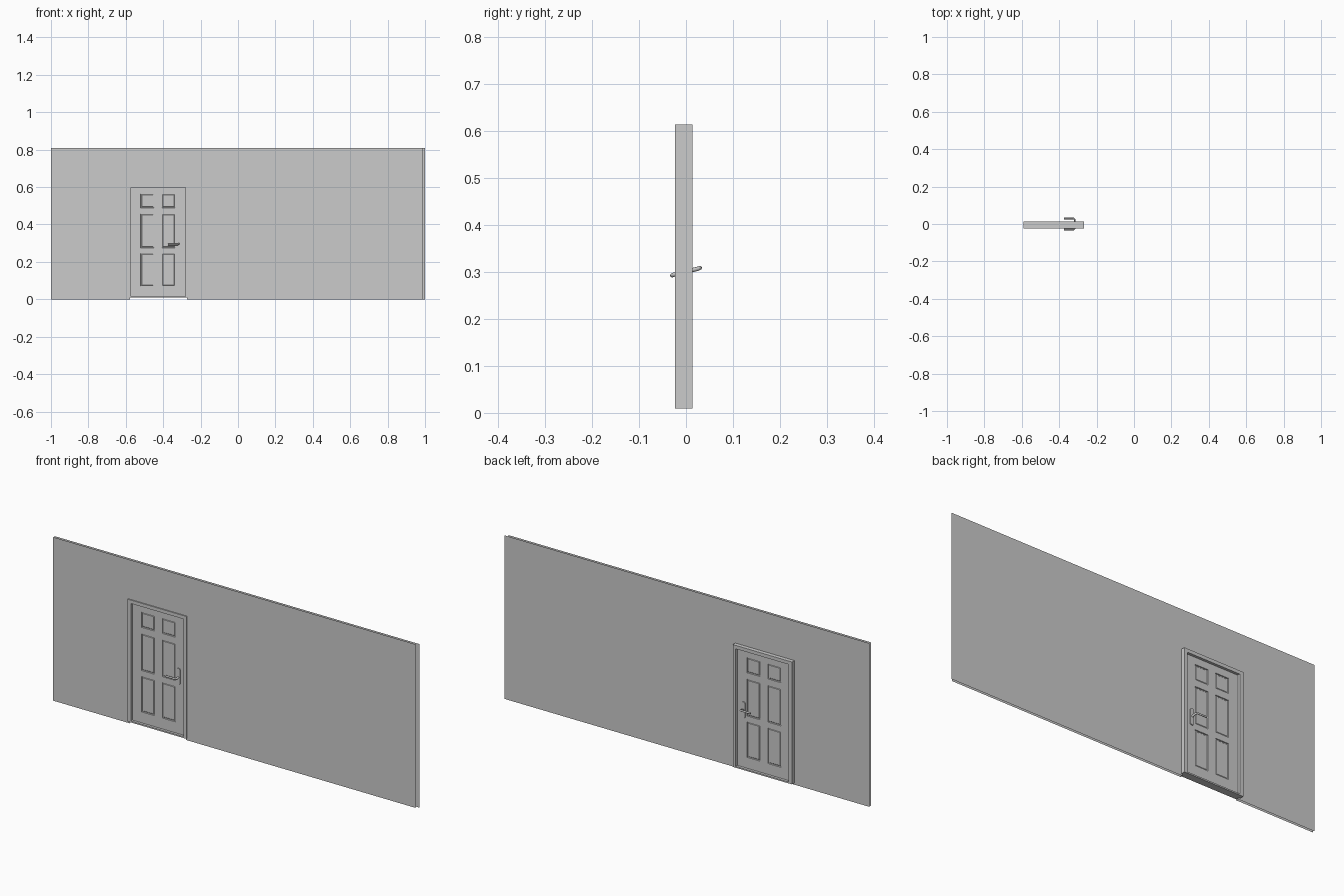
import bpy, bmesh
from mathutils import Vector

if "Cube" in bpy.data.objects:
    bpy.data.objects.remove(bpy.data.objects["Cube"])

MID = -0.005            # centre plane of frame and door


def make(name, verts, faces):
    me = bpy.data.meshes.new(name)
    me.from_pydata(verts, [], faces)
    ob = bpy.data.objects.new(name, me)
    bpy.context.collection.objects.link(ob)
    return ob


# Wall skins: two open sheets with a doorway notch
def wall_skin(name, y, x_end, facing_front):
    pts = [(-1, 0), (-0.578, 0), (-0.578, 0.606), (-0.273, 0.606),
           (-0.273, 0), (x_end, 0), (x_end, 0.81), (-1, 0.81)]
    order = list(range(8))
    if not facing_front:
        order.reverse()
    make(name, [(x, y, z) for x, z in pts], [order])


wall_skin("wall_front", -0.018, 0.986, True)
wall_skin("wall_back", -0.006, 1.0, False)


# Door frame: rectangular ring with sill
def rect(x0, x1, z0, z1, y):
    return [(x0, y, z0), (x1, y, z0), (x1, y, z1), (x0, y, z1)]


outer, inner = (-0.59, -0.266, 0.009, 0.615), (-0.571, -0.282, 0.016, 0.598)
verts = []
for y in (-0.0235, 0.0138):
    verts += rect(*outer, y) + rect(*inner, y)
faces = []
for i in range(4):
    j = (i + 1) % 4
    faces += [(i, j, j + 4, i + 4), (i + 8, i + 12, j + 12, j + 8),
              (i, i + 8, j + 8, j), (i + 4, j + 4, j + 12, i + 12)]
make("door_frame", verts, faces)

# Door leaf: grid sheet with six moulded panels, mirrored to the back
xs = [-0.573, -0.520, -0.449, -0.407, -0.336, -0.280]
zs = [0.014, 0.070, 0.246, 0.275, 0.457, 0.489, 0.564, 0.600]
bm = bmesh.new()
grid = [[bm.verts.new((x, -0.006, z)) for x in xs] for z in zs]
panels = []
for r in range(len(zs) - 1):
    for c in range(len(xs) - 1):
        f = bm.faces.new((grid[r][c], grid[r][c + 1],
                          grid[r + 1][c + 1], grid[r + 1][c]))
        if r % 2 == 1 and c % 2 == 1:
            panels.append(f)
bm.normal_update()
for thick, depth in ((0.002, -0.004), (0.004, 0), (0.003, 0.002)):
    bmesh.ops.inset_individual(bm, faces=panels, thickness=thick, depth=depth)
me = bpy.data.meshes.new("door")
bm.to_mesh(me)
bm.free()
door = bpy.data.objects.new("door", me)
bpy.context.collection.objects.link(door)
door.location.y = MID
mir = door.modifiers.new("both_sides", 'MIRROR')
mir.use_axis = (False, True, False)


# Rounded tube along a path
def tube(name, pts, radius):
    cu = bpy.data.curves.new(name, 'CURVE')
    cu.dimensions = '3D'
    cu.bevel_depth = radius
    cu.bevel_resolution = 3
    cu.use_fill_caps = True
    sp = cu.splines.new('POLY')
    sp.points.add(len(pts) - 1)
    for p, co in zip(sp.points, pts):
        p.co = (*co, 1)
    ob = bpy.data.objects.new(name, cu)
    bpy.context.collection.objects.link(ob)


# Lever handle: both levers and slanted spindle as one bent rod
R = 0.0045
tube("lever_handle", [(-0.375, -0.034 + R, 0.293), (-0.323, -0.034 + R, 0.293),
                      (-0.317, -0.025, 0.295), (-0.317, 0.025, 0.307),
                      (-0.323, 0.034 - R, 0.309), (-0.375, 0.034 - R, 0.309)], R)

# Handle plates on each face of the door
for side, s in (("front", -1), ("back", 1)):
    bpy.ops.mesh.primitive_cube_add(size=1, location=(-0.317, MID + s * 0.0075, 0.301))
    plate = bpy.context.object
    plate.name = "handle_plate_" + side
    for v in plate.data.vertices:
        v.co *= Vector((1, 1, 1))
        v.co = Vector((v.co.x * 0.02, v.co.y * 0.006, v.co.z * 0.08))
    b = bmesh.new()
    b.from_mesh(plate.data)
    corners = [e for e in b.edges
               if abs(e.verts[0].co.y - e.verts[1].co.y) > 0.001]
    bmesh.ops.bevel(b, geom=corners, offset=0.009, segments=5, profile=0.5,
                    affect='EDGES')
    b.to_mesh(plate.data)
    b.free()
